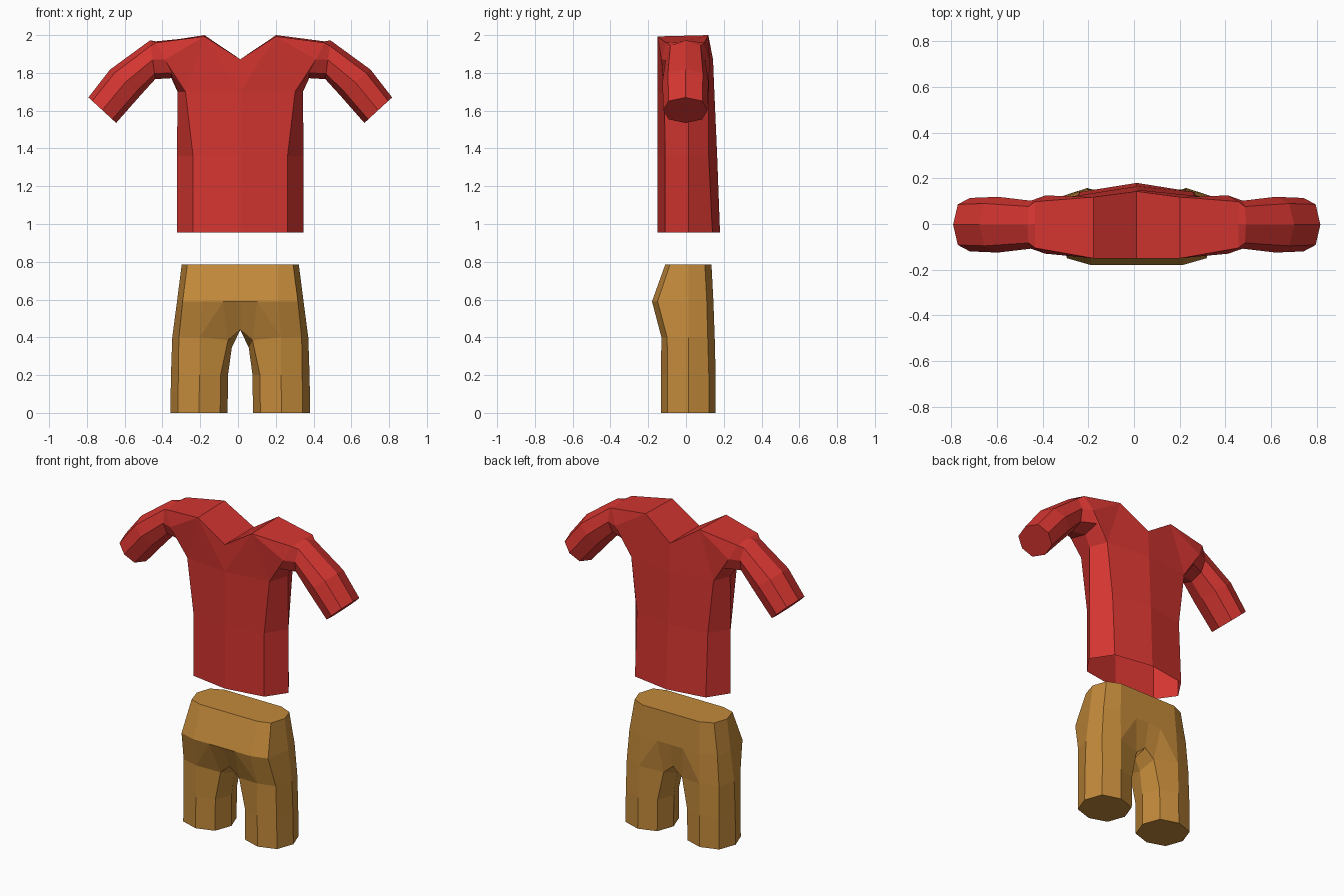
import bpy, bmesh

if "Cube" in bpy.data.objects:
    bpy.data.objects.remove(bpy.data.objects["Cube"])

CX, CY = 0.012, 0.012   # symmetry axis of the outfit


def material(name, rgb):
    m = bpy.data.materials.new(name)
    m.diffuse_color = (*rgb, 1)
    m.use_nodes = True
    m.node_tree.nodes["Principled BSDF"].inputs["Base Color"].default_value = m.diffuse_color
    return m


def strips(faces, a, b, closed=False):
    """Join two rows of points with quads."""
    n = len(a)
    for i in range(n if closed else n - 1):
        j = (i + 1) % n
        faces.append([a[i], a[j], b[j], b[i]])


def build(name, faces, mat):
    """Make a mesh from half-model faces plus their mirror image."""
    bm = bmesh.new()
    for f in faces:
        for s in (1, -1):
            pts = [(s * x, y, z) for x, y, z in f]
            bm.faces.new([bm.verts.new(p) for p in (pts if s > 0 else pts[::-1])])
    bmesh.ops.remove_doubles(bm, verts=bm.verts, dist=0.0005)
    bmesh.ops.recalc_face_normals(bm, faces=bm.faces)
    me = bpy.data.meshes.new(name)
    bm.to_mesh(me)
    bm.free()
    me.materials.append(mat)
    ob = bpy.data.objects.new(name, me)
    ob.location.x = CX
    bpy.context.collection.objects.link(ob)


# ---------------- shirt ----------------
def body_row(z, corner, side, yf, ycf, ycb, yb):
    return [(0, yf, z), (corner, ycf, z), (side, CY, z), (corner, ycb, z), (0, yb, z)]


def sleeve_ring(top, bottom, ry):
    """Eight-sided ring; top and bottom are (x, z)."""
    ring = []
    for u, v in ((1, 0), (.72, -.76), (0, -1), (-.72, -.76),
                 (-1, 0), (-.72, .76), (0, 1), (.72, .76)):
        t = (u + 1) / 2
        ring.append((bottom[0] + (top[0] - bottom[0]) * t, v * ry - 0.003,
                     bottom[1] + (top[1] - bottom[1]) * t))
    return ring


shirt = []
hem = body_row(0.955, 0.25, 0.335, -0.15, -0.11, 0.14, 0.18)
waist = body_row(1.36, 0.25, 0.335, -0.15, -0.11, 0.12, 0.165)
chest = body_row(1.70, 0.29, 0.332, -0.15, -0.115, 0.12, 0.15)
strips(shirt, hem, waist)
strips(shirt, waist, chest)

# armhole, starting at the top and running over the front
hole = [(.445, 0, 1.967), (.445, -.105, 1.96), (.40, -.13, 1.87), (.365, -.11, 1.80),
        (.365, CY, 1.772), (.365, .115, 1.80), (.40, .125, 1.87), (.445, .098, 1.96)]
neck_f, neck_b = (0, -.15, 1.872), (0, .143, 1.872)
peak_f, peak_b = (.19, -.15, 1.993), (.19, .118, 2.0)
for c, corner, neck, peak, top, mid, low in (
        (chest[0], chest[1], neck_f, peak_f, hole[1], hole[2], hole[3]),
        (chest[4], chest[3], neck_b, peak_b, hole[7], hole[6], hole[5])):
    shirt += [[c, neck, peak], [c, peak, corner], [corner, peak, mid],
              [corner, mid, low], [peak, top, mid], [corner, low, hole[4], chest[2]]]
# neckline and shoulder tops
shirt += [[neck_f, peak_f, peak_b, neck_b],
          [peak_f, hole[1], hole[0], hole[7], peak_b]]
# sleeve
rings = [hole,
         sleeve_ring((.478, 1.972), (.45, 1.767), .105),
         sleeve_ring((.69, 1.817), (.525, 1.685), .122),
         sleeve_ring((.804, 1.67), (.657, 1.535), .117)]
for a, b in zip(rings, rings[1:]):
    strips(shirt, a, b, True)
shirt.append(rings[-1])
build("shirt", shirt, material("red cloth", (.66, .036, .030)))

# ---------------- shorts ----------------
shorts = []


def leg_ring(z, inner, outer):
    """Eight-sided ring, from the front round the outside."""
    m, r = (inner + outer) / 2, (outer - inner) / 2
    return [(m + r * u, CY + .145 * v, z) for u, v in (
        (0, -1), (.74, -.75), (1, 0), (.74, .75), (0, 1), (-.74, .75), (-1, 0), (-.74, -.75))]


top = [(.20, -.11, .785), (.28, -.085, .785), (.31, CY, .785), (.28, .10, .785), (.20, .135, .785)]
hip = [(.20, -.18, .59), (.305, -.15, .59), (.335, CY, .59), (.31, .11, .59), (.21, .145, .59)]
thigh = [(.215, -.13, .40), (.325, -.10, .40), (.36, CY, .40), (.325, .115, .40), (.215, .152, .40),
         (.065, .115, .385), (.045, CY, .345), (.065, -.10, .385)]
knee = leg_ring(.20, .065, .367)
cuff = leg_ring(0, .067, .370)
strips(shorts, top, hip)
strips(shorts, hip, thigh[:5])
strips(shorts, thigh, knee, True)
strips(shorts, knee, cuff, True)
shorts.append(cuff)
# waist opening, front and back centre panels, crotch
crotch_m = (0, CY, .44)
shorts.append([(0, top[0][1], .785)] + top + [(0, top[4][1], .785)])
for i, k, y in ((0, 7, -.10), (4, 5, .115)):
    mid = (0, hip[i][1], .59)
    b1 = (.09, hip[i][1], .59)
    crotch = (0, y, .44)
    shorts += [[(0, top[i][1], .785), top[i], hip[i], b1, mid],
               [mid, b1, thigh[k], crotch], [b1, thigh[i], thigh[k]],
               [b1, hip[i], thigh[i]], [crotch, thigh[k], thigh[6], crotch_m]]
build("shorts", shorts, material("tan cloth", (.54, .25, .042)))
